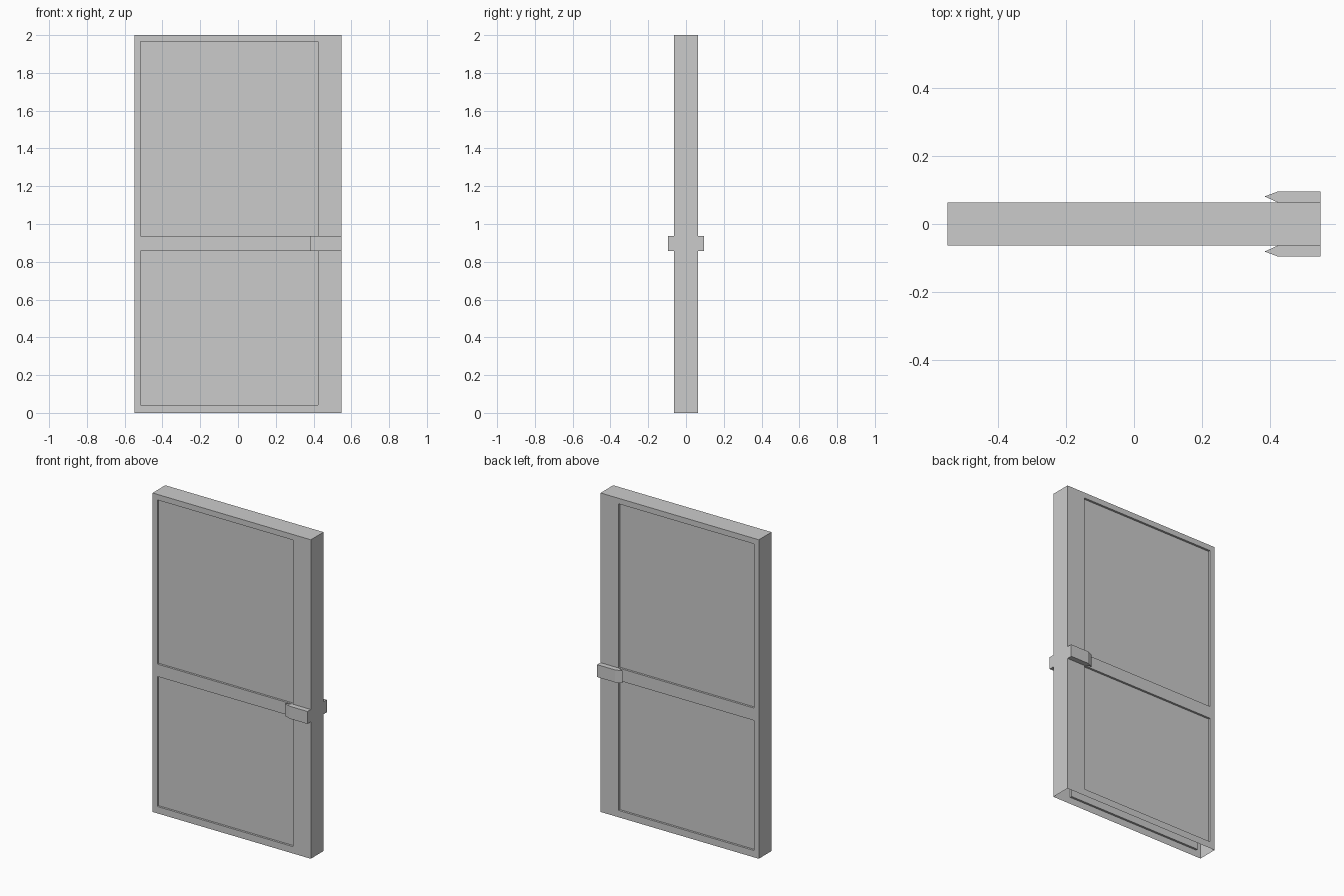
import bpy
import bmesh

cube = bpy.data.objects.get("Cube")
if cube:
    bpy.data.objects.remove(cube, do_unlink=True)

# One plain grey for everything
grey = bpy.data.materials.new("plain_grey")
grey.use_nodes = True
grey.diffuse_color = (0.6, 0.6, 0.6, 1)
grey.node_tree.nodes["Principled BSDF"].inputs["Base Color"].default_value = (0.6, 0.6, 0.6, 1)

HALF_W, HALF_D, HEIGHT = 0.549, 0.063, 2.0
RECESS = 0.013
PANEL_LEFT, PANEL_RIGHT = -0.516, 0.424
RAIL_LOW, RAIL_HIGH = 0.858, 0.936
COLUMNS = [-HALF_W, PANEL_LEFT, PANEL_RIGHT, HALF_W]
ROWS = [0, 0.043, RAIL_LOW, RAIL_HIGH, 1.965, HEIGHT]


def finish(bm, name):
    bmesh.ops.remove_doubles(bm, verts=bm.verts, dist=0.0001)
    bmesh.ops.recalc_face_normals(bm, faces=bm.faces)
    mesh = bpy.data.meshes.new(name)
    bm.to_mesh(mesh)
    bm.free()
    mesh.materials.append(grey)
    obj = bpy.data.objects.new(name, mesh)
    bpy.context.collection.objects.link(obj)
    return obj


def quad(bm, points):
    return bm.faces.new([bm.verts.new(p) for p in points])


def add_side(bm, side):
    """Framed door face with two sunken panels; side is -1 front, 1 back."""
    y, sunk = side * HALF_D, side * (HALF_D - RECESS)
    for i, (x0, x1) in enumerate(zip(COLUMNS, COLUMNS[1:])):
        for j, (z0, z1) in enumerate(zip(ROWS, ROWS[1:])):
            corners = [(x0, z0), (x1, z0), (x1, z1), (x0, z1)]
            is_panel = i == 1 and j in (1, 3)
            quad(bm, [(x, sunk if is_panel else y, z) for x, z in corners])
            if is_panel:
                for (ax, az), (bx, bz) in zip(corners, corners[1:] + corners[:1]):
                    quad(bm, [(ax, y, az), (bx, y, bz), (bx, sunk, bz), (ax, sunk, az)])


# Door leaf: hollow shell, open underneath
bm = bmesh.new()
for side in (-1, 1):
    add_side(bm, side)
for x in (-HALF_W, HALF_W):
    for z0, z1 in zip(ROWS, ROWS[1:]):
        quad(bm, [(x, -HALF_D, z0), (x, HALF_D, z0), (x, HALF_D, z1), (x, -HALF_D, z1)])
for x0, x1 in zip(COLUMNS, COLUMNS[1:]):
    quad(bm, [(x0, -HALF_D, HEIGHT), (x1, -HALF_D, HEIGHT), (x1, HALF_D, HEIGHT), (x0, HALF_D, HEIGHT)])
finish(bm, "door_leaf")

# Pointed handles on both sides, flush with the door edge
HANDLE = [(HALF_W, HALF_D), (HALF_W, 0.096), (PANEL_RIGHT, 0.096), (0.384, 0.081), (PANEL_RIGHT, HALF_D)]
for name, side in (("front_handle", -1), ("back_handle", 1)):
    bm = bmesh.new()
    base = bm.faces.new([bm.verts.new((x, side * y, RAIL_LOW)) for x, y in HANDLE])
    top = bmesh.ops.extrude_face_region(bm, geom=[base], use_keep_orig=True)["geom"]
    bmesh.ops.translate(bm, vec=(0, 0, RAIL_HIGH - RAIL_LOW),
                        verts=[v for v in top if isinstance(v, bmesh.types.BMVert)])
    finish(bm, name)
